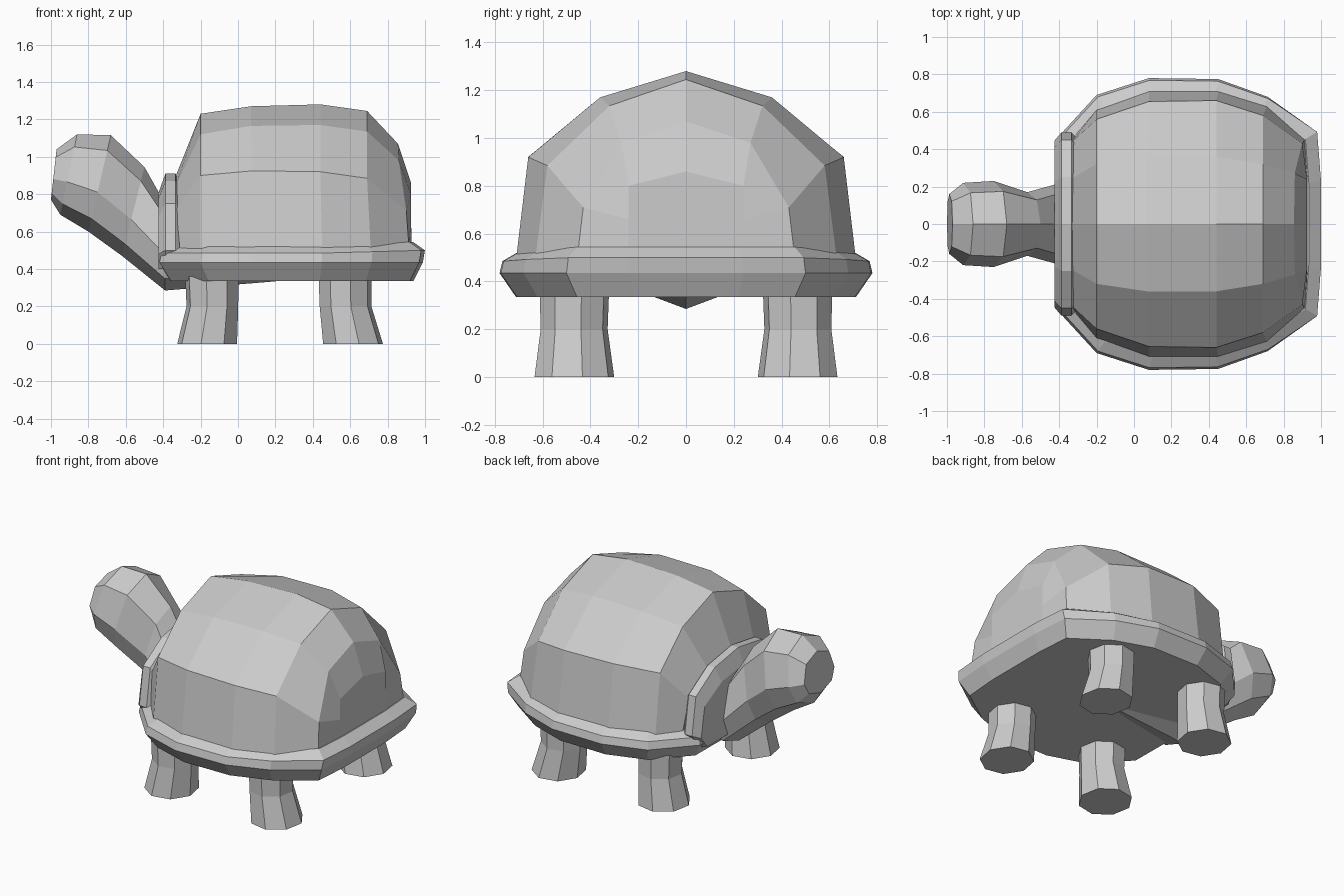
import bpy, bmesh, math

cube = bpy.data.objects.get("Cube")
if cube:
    bpy.data.objects.remove(cube, do_unlink=True)

stone = bpy.data.materials.new("stone grey")
stone.use_nodes = True
GREY = (0.6, 0.6, 0.6, 1)
stone.diffuse_color = GREY
stone.node_tree.nodes["Principled BSDF"].inputs["Base Color"].default_value = GREY


def loft(name, rings):
    """Skin a list of equal closed rings and cap both ends."""
    bm = bmesh.new()
    rows = [[bm.verts.new(p) for p in ring] for ring in rings]
    n = len(rows[0])
    for a, b in zip(rows, rows[1:]):
        for i in range(n):
            j = (i + 1) % n
            bm.faces.new((a[i], a[j], b[j], b[i]))
    bm.faces.new(rows[0])
    bm.faces.new(rows[-1])
    bmesh.ops.recalc_face_normals(bm, faces=bm.faces)
    mesh = bpy.data.meshes.new(name)
    bm.to_mesh(mesh)
    bm.free()
    mesh.materials.append(stone)
    obj = bpy.data.objects.new(name, mesh)
    bpy.context.collection.objects.link(obj)
    return obj


def mirrored(half):
    """Close a half outline across the y = 0 plane."""
    return half + [(x, -y, z) for x, y, z in reversed(half) if y > 0]


# Domed shell: arches (ridge, shoulder, side, base) from front to back
arches = [
    [(-.34, 0, .88), (-.34, .24, .83), (-.33, .44, .72), (-.31, .48, .50)],
    [(-.20, 0, 1.23), (-.20, .32, 1.12), (-.20, .56, .90), (-.20, .61, .50)],
    [(.07, 0, 1.27), (.07, .36, 1.165), (.08, .655, .925), (.08, .71, .50)],
    [(.44, 0, 1.28), (.44, .36, 1.17), (.44, .66, .92), (.45, .71, .50)],
    [(.69, 0, 1.245), (.69, .32, 1.135), (.69, .58, .885), (.71, .63, .50)],
    [(.855, 0, 1.07), (.86, .27, .98), (.90, .43, .71), (.915, .455, .50)],
    [(.925, 0, .86), (.925, .24, .80), (.925, .24, .66), (.93, .24, .50)],
]
loft("shell", [mirrored(a) for a in arches])

# Rim and flat belly: one plan outline, inset by level and lifted at the tail
plan = [(-.425, 0), (-.42, .45), (-.20, .69), (.08, .78), (.45, .775),
        (.72, .68), (.98, .50), (1.0, .24), (1.0, 0)]
CENTRE = .29


def rim_ring(scale, z, tail_shift=0, lift=0):
    ring = []
    for x, y in plan:
        tail = max(0, (x - .45) / .55)
        ring.append((CENTRE + (x - CENTRE) * scale + tail_shift * tail,
                     y * scale, z + lift * tail))
    return mirrored(ring)


loft("shell_rim", [rim_ring(.912, .335), rim_ring(1, .435, -.012),
                   rim_ring(.985, .485, .01, .015), rim_ring(.908, .52, 0, .025)])

# Collar arching over the neck
arch = [(0, .91), (.25, .87), (.45, .75), (.49, .50), (.42, .40)]


def collar_ring(x, wide, tall):
    return mirrored([(x, y * wide, .40 + (z - .40) * tall) for y, z in arch])


loft("collar", [collar_ring(-.425, .91, .80), collar_ring(-.388, 1, 1),
                collar_ring(-.335, 1, 1), collar_ring(-.31, .95, .93)])


# Head and neck: tilted eight-sided rings (top x, top z, bottom x, bottom z, half width)
def neck_ring(tx, tz, bx, bz, width):
    ring = []
    for i in range(8):
        a = math.tau * i / 8
        t = (1 - math.cos(a)) / 2 + .09 * abs(math.sin(a)) ** 6
        y = math.copysign(width * abs(math.sin(a)) ** .8, math.sin(a))
        ring.append((tx + (bx - tx) * t, y, tz + (bz - tz) * t))
    return ring


loft("head_and_neck", [neck_ring(*r) for r in (
    (-.97, 1.04, -1.0, .77, .16),
    (-.86, 1.12, -.95, .69, .22),
    (-.68, 1.115, -.80, .60, .23),
    (-.50, .945, -.62, .47, .17),
    (-.39, .75, -.39, .285, .22),
    (.20, .50, .20, .334, .10))])


# Legs: eight-sided, slightly turned, flaring outward at the feet
def leg_ring(x, y, z, rx, ry, turn):
    angles = [math.tau * i / 8 + turn for i in range(8)]
    return [(x + rx * math.cos(a), y + ry * math.sin(a), z) for a in angles]


for side, s in (("left", 1), ("right", -1)):
    for end, turn, top, knee, foot in (("front", .2, -.14, -.137, -.165),
                                       ("rear", -.2, .573, .575, .615)):
        loft(f"{end}_{side}_leg", [
            leg_ring(top, s * .467, .36, .145, .148, s * turn),
            leg_ring(knee, s * .468, .20, .141, .143, s * turn),
            leg_ring(foot, s * .467, 0, .163, .17, s * turn)])
